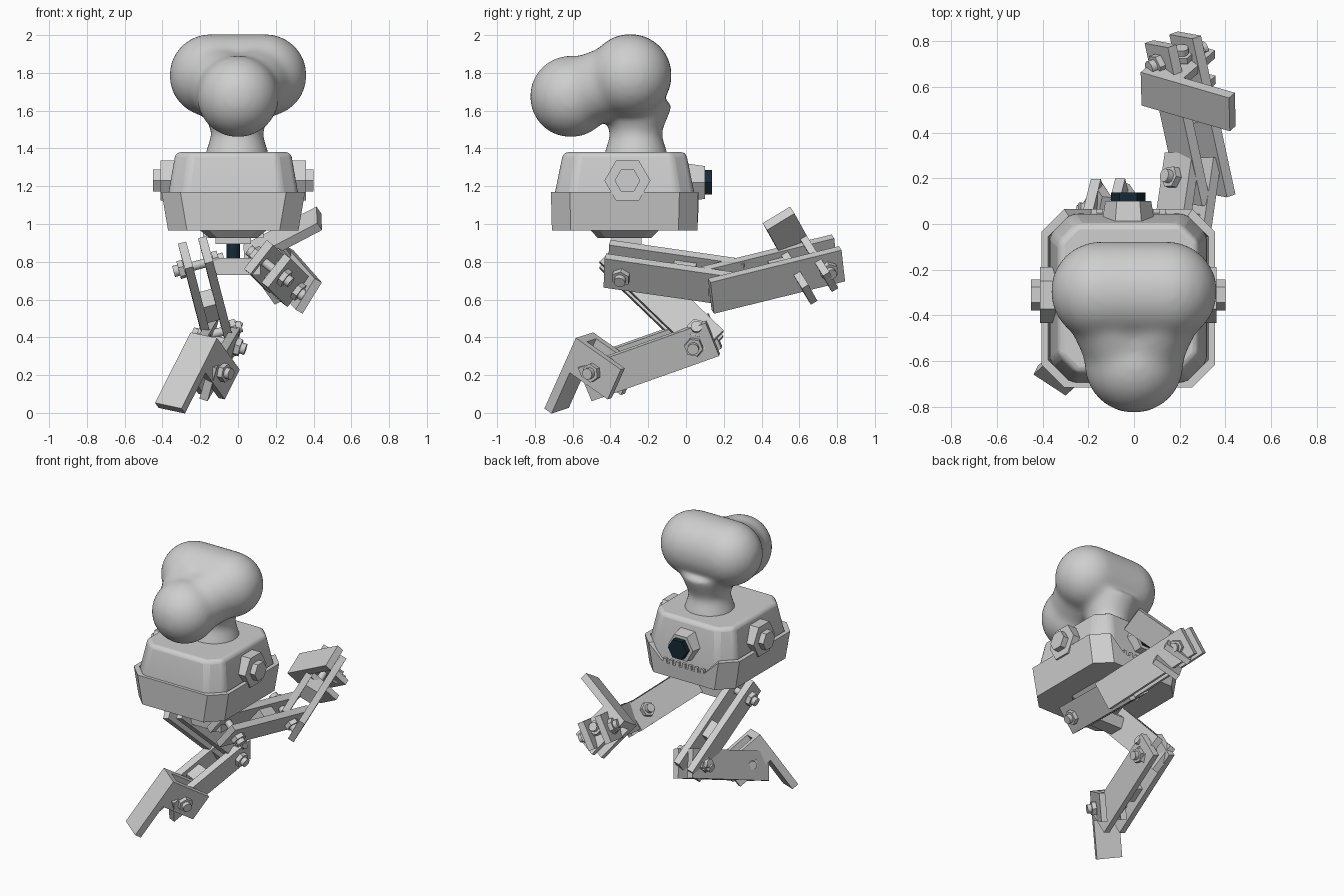
import bpy, bmesh, math
from mathutils import Matrix, Vector

cube = bpy.data.objects.get("Cube")
if cube:
    bpy.data.objects.remove(cube, do_unlink=True)


def material(name, rgb):
    m = bpy.data.materials.new(name)
    m.use_nodes = True
    m.diffuse_color = (*rgb, 1)
    m.node_tree.nodes["Principled BSDF"].inputs["Base Color"].default_value = (*rgb, 1)
    return m


GREY = material("light grey", (0.62, 0.62, 0.62))
NAVY = material("dark navy", (0.008, 0.022, 0.035))


def finish(name, bm, mat=GREY):
    bmesh.ops.recalc_face_normals(bm, faces=bm.faces)
    mesh = bpy.data.meshes.new(name)
    bm.to_mesh(mesh)
    bm.free()
    mesh.materials.append(mat)
    ob = bpy.data.objects.new(name, mesh)
    bpy.context.collection.objects.link(ob)
    return ob


def smooth(ob, angle=35):
    bpy.ops.object.select_all(action='DESELECT')
    ob.select_set(True)
    bpy.context.view_layer.objects.active = ob
    bpy.ops.object.shade_smooth_by_angle(angle=math.radians(angle))


def frame(origin, along, across):
    """Local x runs along the part, local z runs along its bolt axis."""
    x = Vector(along).normalized()
    z = Vector(across)
    z = (z - x * z.dot(x)).normalized()
    y = z.cross(x)
    return Matrix.Translation(origin) @ Matrix((x, y, z)).transposed().to_4x4()


def box(name, size, mat4, offset=(0, 0, 0)):
    bm = bmesh.new()
    bmesh.ops.create_cube(bm, size=1, matrix=mat4 @ Matrix.Translation(offset) @ Matrix.Diagonal((*size, 1)))
    return finish(name, bm)


def prism(name, sides, r1, r2, depth, mat4, offset=(0, 0, 0), mat=GREY):
    bm = bmesh.new()
    bmesh.ops.create_cone(bm, cap_ends=True, segments=sides, radius1=r1, radius2=r2,
                          depth=depth, matrix=mat4 @ Matrix.Translation(offset))
    ob = finish(name, bm, mat)
    if sides > 8:
        smooth(ob)
    return ob


def loft(name, rings):
    bm = bmesh.new()
    loops = [[bm.verts.new(p) for p in ring] for ring in rings]
    n = len(loops[0])
    for a, b in zip(loops, loops[1:]):
        for i in range(n):
            bm.faces.new((a[i], a[(i + 1) % n], b[(i + 1) % n], b[i]))
    bm.faces.new(loops[0])
    bm.faces.new(loops[-1])
    return finish(name, bm)


CX, CY = -0.025, -0.325


def outline(hx, hy, cut, z, dip=0):
    """Rectangle with cut corners; the middle of the back edge can dip."""
    quarter = [(hx, hy - cut), (hx - cut, hy)]
    pts = [(*p, z) for p in quarter] + [(0.16, hy, z - dip), (-0.16, hy, z - dip)]
    pts += [(-x, y, z) for x, y in reversed(quarter)]
    pts += [(-x, -y, z) for x, y in quarter] + [(x, -y, z) for x, y in reversed(quarter)]
    return [(CX + x, CY + y, z) for x, y, z in pts]


# Torso: open tub with a lip, and a tapered shell standing in it
loft("torso_tub", [outline(0.345, 0.385, 0.1, 0.965), outline(0.38, 0.39, 0.1, 1.17, 0.11),
                   outline(0.35, 0.36, 0.09, 1.17, 0.11), outline(0.33, 0.355, 0.09, 1.0)])
shell = loft("torso_shell", [outline(0.35, 0.375, 0.09, 0.99), outline(0.342, 0.368, 0.09, 1.17),
                             outline(0.305, 0.325, 0.08, 1.38)])
bevel = shell.modifiers.new("soft edges", 'BEVEL')
bevel.width, bevel.segments, bevel.limit_method = 0.025, 3, 'ANGLE'
bevel.angle_limit = math.radians(25)
smooth(shell, 40)
for i in range(7):
    box("back_vent_tooth", (0.025, 0.03, 0.03), Matrix.Translation((CX - 0.15 + i * 0.05, 0.05, 1.075)))

# Hexagonal shoulder caps and back port
for side in (1, -1):
    f = frame((CX, -0.31, 1.23), (0, 0, 1), (side, 0, 0))
    prism("shoulder_plate", 6, 0.122, 0.122, 0.09, f, (0, 0, 0.34))
    prism("shoulder_cap", 6, 0.068, 0.068, 0.06, f, (0, 0, 0.395))
port = frame((CX, 0, 1.22), (0, 0, 1), (0, 1, 0))
prism("port_base", 6, 0.115, 0.1, 0.09, port, (0, 0, 0.055))
prism("port_plug", 6, 0.075, 0.075, 0.04, port, (0, 0, 0.117), NAVY)

# Waist and hip crossbar
loft("waist_block", [outline(0.125, 0.14, 0.04, 0.925), outline(0.18, 0.185, 0.05, 0.97)])
waist = Matrix.Translation((CX, CY + 0.01, 0))
box("waist_mount", (0.19, 0.16, 0.03), waist, (0, 0, 0.91))
prism("waist_shaft", 16, 0.036, 0.036, 0.1, waist, (0, 0, 0.865), NAVY)
box("hip_crossbar", (0.27, 0.1, 0.09), waist, (0.01, 0, 0.775))

# Head: three merged lobes on a flared neck
bm = bmesh.new()


def capsule(a, b, ra, rb, steps=9):
    a, b = Vector(a), Vector(b)
    for i in range(steps):
        t = i / (steps - 1)
        bmesh.ops.create_icosphere(bm, subdivisions=4, radius=ra + (rb - ra) * t,
                                   matrix=Matrix.Translation(a.lerp(b, t)))


left, right, nose = (0.145, -0.295, 1.787), (-0.145, -0.295, 1.787), (0, -0.61, 1.675)
capsule(left, right, 0.22, 0.22)
capsule(left, nose, 0.19, 0.19)
capsule(right, nose, 0.19, 0.19)
capsule(nose, nose, 0.218, 0.218, 2)
for low, high, ra, rb in ((1.34, 1.48, 0.18, 0.135), (1.48, 1.64, 0.135, 0.2)):
    bmesh.ops.create_cone(bm, cap_ends=True, segments=32, radius1=ra, radius2=rb, depth=high - low,
                          matrix=Matrix.Translation((-0.005, -0.265, (low + high) / 2)))
head = finish("head", bm)
remesh = head.modifiers.new("merge", 'REMESH')
remesh.mode, remesh.voxel_size, remesh.use_smooth_shade = 'VOXEL', 0.016, True
relax = head.modifiers.new("relax", 'SMOOTH')
relax.factor, relax.iterations = 0.5, 30


def bolt(name, f, along, half):
    """Rod through a joint with a hexagonal nut and a tip at both ends."""
    prism(name + "_rod", 16, 0.024, 0.024, 2 * half, f, (along, 0, 0))
    for s in (1, -1):
        prism(name + "_nut", 6, 0.05, 0.05, 0.03, f, (along, 0, s * (half - 0.04)))
        prism(name + "_tip", 16, 0.03, 0.03, 0.03, f, (along, 0, s * (half - 0.012)))


def limb(name, centre, along, across, gap, bolts):
    """Two parallel plates held by bolts."""
    f = frame(centre, along, across)
    for s in (1, -1):
        box(name + "_plate", (0.73, 0.195, 0.045), f, (0, 0, s * gap))
    box(name + "_spacer", (0.12, 0.12, 2 * gap), f, (0.05, 0, 0))
    for x in bolts:
        bolt(name + "_bolt", f, x, gap + 0.08)


def foot(name, tip, along, across):
    """Sole plate with a bracket of two cheeks behind its upper end."""
    f = frame(tip, along, across)
    box(name + "_sole", (0.45, 0.05, 0.17), f, (-0.225, 0, 0))
    for s in (1, -1):
        box(name + "_cheek", (0.19, 0.3, 0.04), f, (-0.355, 0.14, s * 0.065))
    bolt(name + "_bolt", f @ Matrix.Translation((0, 0.15, 0)), -0.345, 0.145)


# Standing leg
limb("right_thigh", (-0.16, -0.13, 0.6), (0.13, 0.52, -0.5), (0.963, 0, 0.267), 0.055, (-0.27, 0.26))
limb("right_shin", (-0.15, -0.19, 0.295), (-0.1, -0.48, -0.17), (0.94, -0.1, -0.3), 0.065, (-0.26,))
foot("right_foot", (-0.36, -0.685, 0.025), (-0.42, -0.37, -0.83), (0.8, -0.53, -0.18))

# Raised leg
limb("left_thigh", (0.207, -0.06, 0.738), (0.105, 0.73, -0.105), (0.77, -0.2, -0.6), 0.06, (-0.27, 0.25))
limb("left_shin", (0.245, 0.46, 0.735), (-0.15, 0.69, 0.17), (0.82, 0.3, -0.47), 0.065, (0.28,))
foot("left_foot", (0.43, 0.49, 1.03), (0.86, -0.25, 0.45), (0, 0.85, 0.53))
